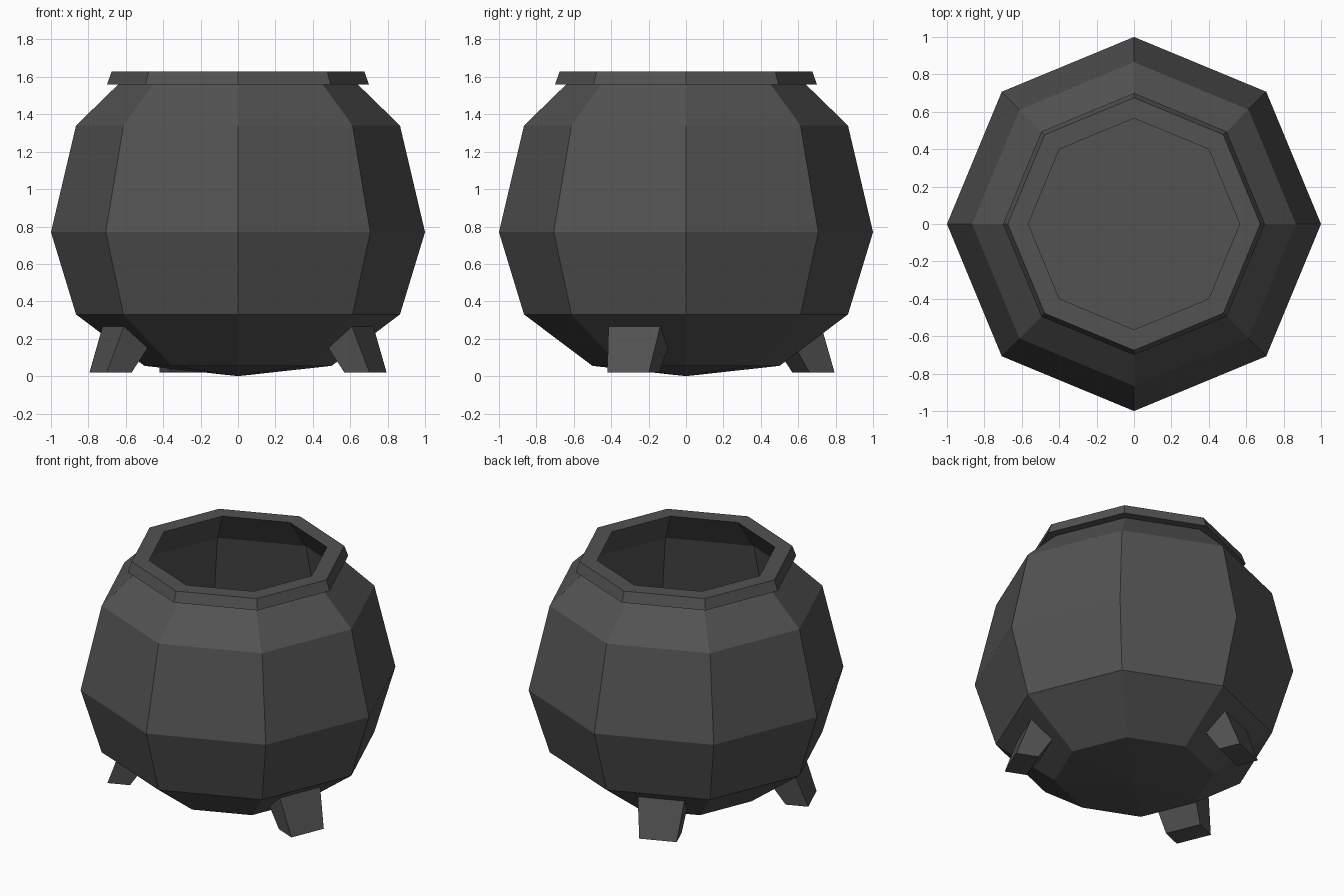
import bpy, bmesh, math
from mathutils import Vector

if "Cube" in bpy.data.objects:
    bpy.data.objects.remove(bpy.data.objects["Cube"])

iron = bpy.data.materials.new("dark iron")
iron.diffuse_color = (0.085, 0.085, 0.085, 1)
iron.use_nodes = True
iron.node_tree.nodes["Principled BSDF"].inputs["Base Color"].default_value = iron.diffuse_color

def finish(bm, name):
    bmesh.ops.remove_doubles(bm, verts=bm.verts, dist=1e-5)
    bmesh.ops.recalc_face_normals(bm, faces=bm.faces)
    me = bpy.data.meshes.new(name)
    bm.to_mesh(me)
    bm.free()
    me.materials.append(iron)
    ob = bpy.data.objects.new(name, me)
    bpy.context.collection.objects.link(ob)
    return ob

# Eight-sided pot: outer wall, flared lip, inner wall and flat floor
profile = [(0, 0.0), (0.50, 0.055), (0.866, 0.33), (1.0, 0.77), (0.866, 1.34),
           (0.64, 1.56), (0.70, 1.56), (0.675, 1.63), (0.565, 1.63),
           (0.74, 1.40), (0.90, 0.77), (0.78, 0.36), (0, 0.36)]
bm = bmesh.new()
verts = [bm.verts.new((r, 0, z)) for r, z in profile]
edges = [bm.edges.new(p) for p in zip(verts, verts[1:])]
bmesh.ops.spin(bm, geom=verts + edges, cent=(0, 0, 0), axis=(0, 0, 1),
               angle=math.tau, steps=8)
bmesh.ops.remove_doubles(bm, verts=bm.verts, dist=1e-4)
finish(bm, "cauldron_pot")

# Three splayed feet, each set on the middle of a pot side
def foot(name, degrees):
    a = math.radians(degrees)
    out = Vector((math.cos(a), math.sin(a), 0))
    side = Vector((-out.y, out.x, 0))
    bm = bmesh.new()
    for z, inner, outer, w in ((0.02, 0.665, 0.81, 0.12), (0.27, 0.50, 0.72, 0.15)):
        for r, s in ((inner, -w), (outer, -w), (outer, w), (inner, w)):
            bm.verts.new(out * r + side * s + Vector((0, 0, z)))
    bmesh.ops.convex_hull(bm, input=bm.verts)
    bmesh.ops.dissolve_limit(bm, angle_limit=0.01, verts=bm.verts, edges=bm.edges)
    finish(bm, name)

for name, deg in (("right_foot", -22.5), ("back_foot", 112.5), ("left_foot", 202.5)):
    foot(name, deg)
